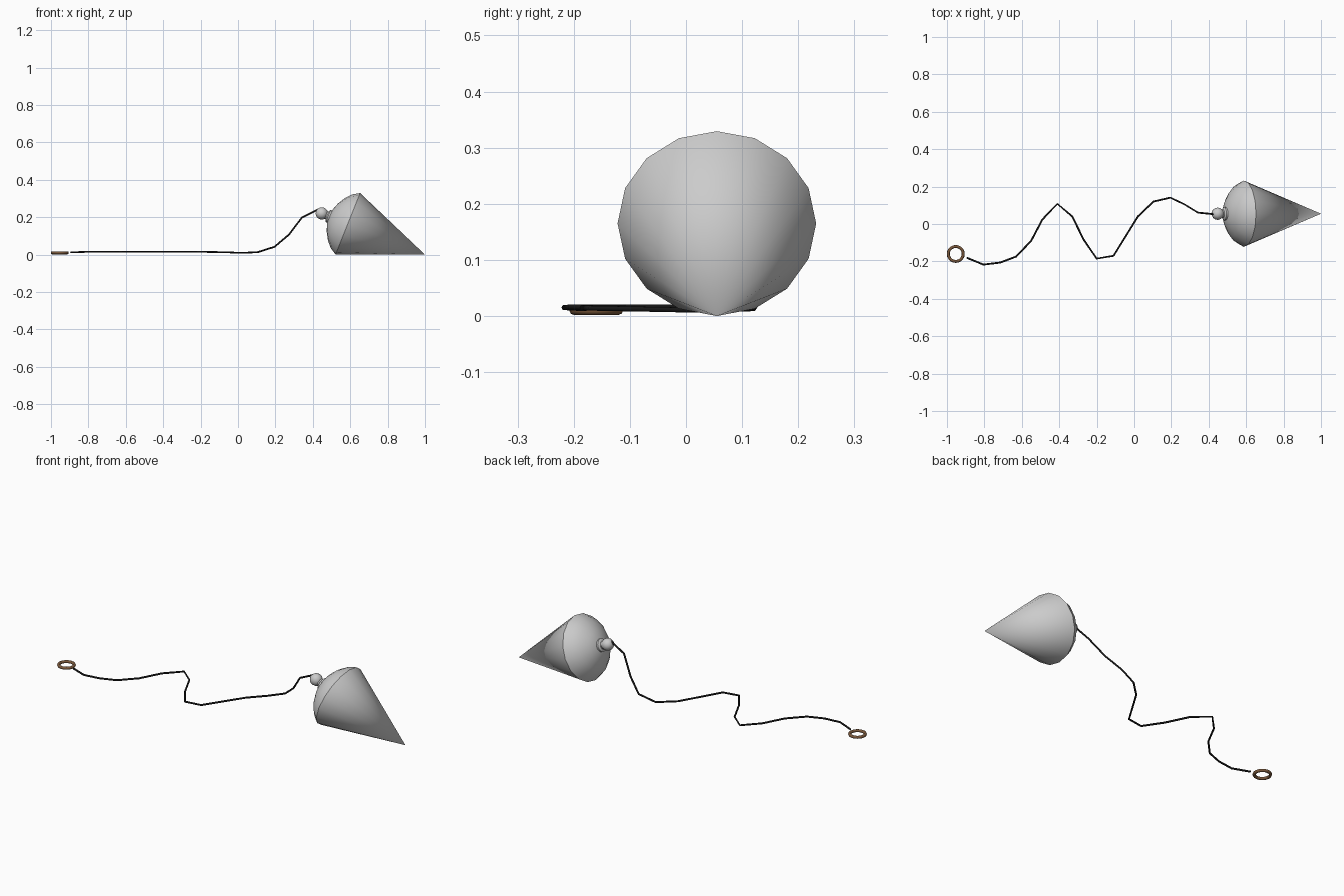
import bpy, math
from mathutils import Matrix, Vector

if "Cube" in bpy.data.objects:
    bpy.data.objects.remove(bpy.data.objects["Cube"])


def mat(name, rgb):
    m = bpy.data.materials.new(name)
    m.diffuse_color = (*rgb, 1)
    m.use_nodes = True
    m.node_tree.nodes["Principled BSDF"].inputs["Base Color"].default_value = m.diffuse_color
    return m


# Lying frame: local z points from the tip back up to the string end
C = Vector((0.587, 0.055, 0.165))
axis = Vector((-0.929, 0, 0.371)).normalized()
up = Vector((0.371, 0, 0.929)).normalized()
side = axis.cross(up)
frame = Matrix.Translation(C) @ Matrix((up, side, axis)).transposed().to_4x4()


def lathe(name, profile, n):
    """Revolve (radius, height) points; zero-radius ends become poles."""
    verts, faces, rings = [], [], []
    for r, h in profile:
        k = 1 if r == 0 else n
        rings.append([len(verts) + i for i in range(k)])
        verts += [(r * math.cos(2 * math.pi * i / n),
                   r * math.sin(2 * math.pi * i / n), h) for i in range(k)]
    for a, b in zip(rings, rings[1:]):
        for i in range(n):
            j = (i + 1) % n
            f = [a[i % len(a)], a[j % len(a)], b[j % len(b)], b[i % len(b)]]
            faces.append(list(dict.fromkeys(f)))
    me = bpy.data.meshes.new(name)
    me.from_pydata(verts, [], faces)
    ob = bpy.data.objects.new(name, me)
    bpy.context.collection.objects.link(ob)
    ob.matrix_world = frame
    bpy.context.view_layer.objects.active = ob
    bpy.ops.object.select_all(action='DESELECT')
    ob.select_set(True)
    bpy.ops.object.shade_smooth_by_angle(angle=math.radians(50))
    return ob


# Weight: long cone with a domed back
lathe("weight_body", [(0, -0.445), (0.177, 0), (0.155, 0.036), (0.122, 0.066),
                      (0.08, 0.09), (0.04, 0.104), (0, 0.107)], 16)

# Collar and knob where the string is tied
lathe("collar", [(0, 0.095), (0.035, 0.095), (0.035, 0.113),
                 (0.022, 0.119), (0.022, 0.13), (0, 0.13)], 16)
R = 0.033
lathe("knob", [(R * math.sin(math.pi * i / 8) if 0 < i < 8 else 0,
                0.15 - R * math.cos(math.pi * i / 8)) for i in range(9)], 16)

# String snaking over the ground and rising to the knob
path = [(-.895, -.18, .013), (-.805, -.217, .015), (-.715, -.206, .016),
        (-.63, -.174, .016), (-.55, -.09, .016), (-.49, .024, .016),
        (-.41, .108, .016), (-.33, .04, .016), (-.27, -.083, .016),
        (-.2, -.185, .015), (-.11, -.17, .014), (.02, .04, .010),
        (.104, .12, .013), (.195, .141, .042), (.272, .104, .107),
        (.342, .061, .199), (.432, .052, .243)]
cu = bpy.data.curves.new("string", 'CURVE')
cu.dimensions = '3D'
cu.bevel_depth = 0.005
cu.bevel_resolution = 1
cu.use_fill_caps = True
sp = cu.splines.new('POLY')
sp.points.add(len(path) - 1)
for p, co in zip(sp.points, path):
    p.co = (*co, 1)
string = bpy.data.objects.new("string", cu)
bpy.context.collection.objects.link(string)
cu.materials.append(mat("black_cord", (0.01, 0.01, 0.01)))

# Wooden pull ring
bpy.ops.mesh.primitive_torus_add(location=(-0.953, -0.16, 0.01), major_radius=0.040,
                                 minor_radius=0.008, major_segments=20, minor_segments=8)
ring = bpy.context.object
ring.name = "pull_ring"
ring.data.materials.append(mat("brown", (0.2, 0.1, 0.045)))
bpy.ops.object.shade_smooth_by_angle(angle=math.radians(50))
